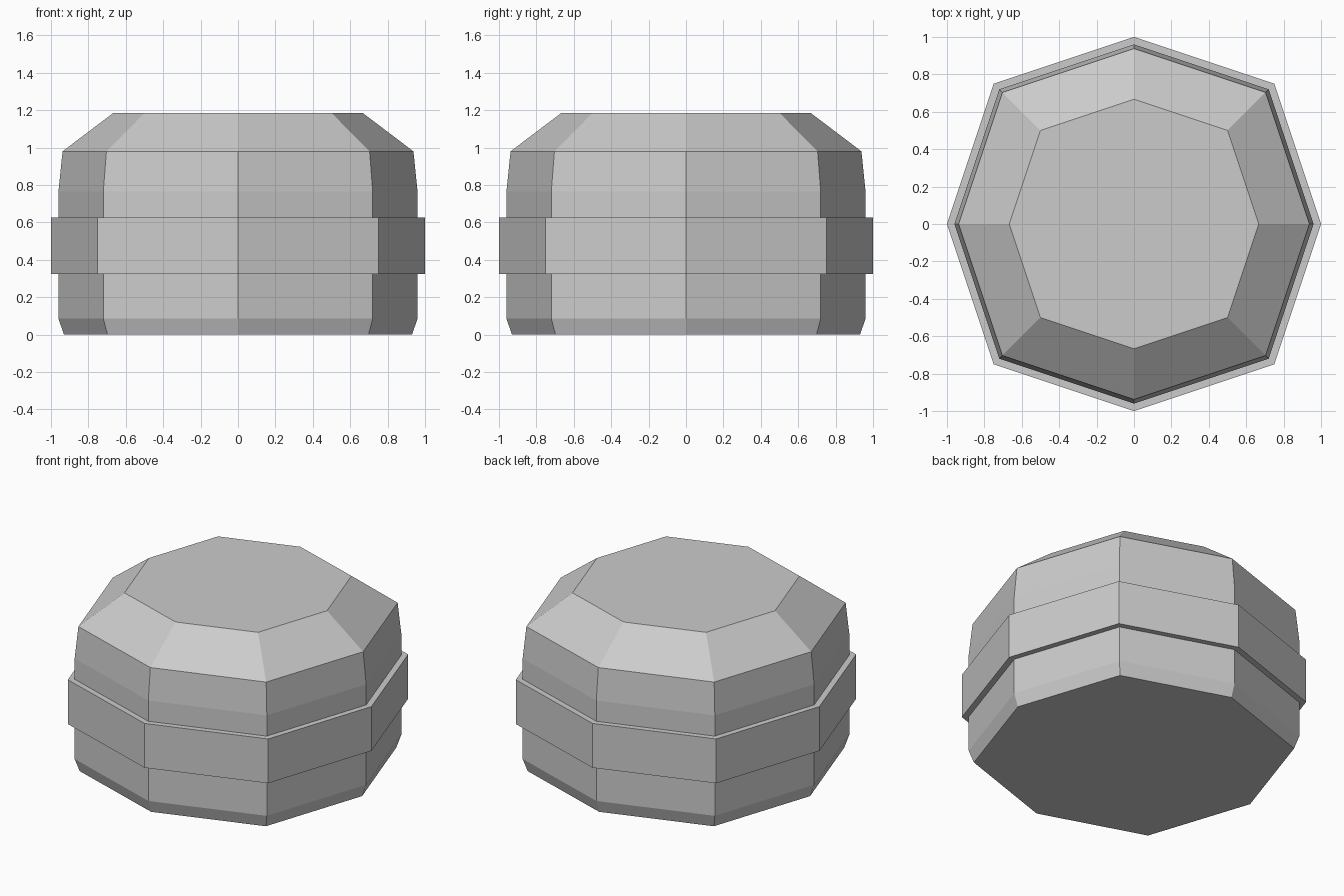
import bpy, bmesh

if "Cube" in bpy.data.objects:
    bpy.data.objects.remove(bpy.data.objects["Cube"])

# Eight-sided outline, slightly pulled in at the axes
OUTLINE = [(1, 0), (0.75, 0.75), (0, 1), (-0.75, 0.75),
           (-1, 0), (-0.75, -0.75), (0, -1), (0.75, -0.75)]

# Profile: outline scale, height
PROFILE = [(0.93, 0), (0.96, 0.085),            # bottom bevel
           (0.96, 0.325), (1, 0.325),           # underside of the raised band
           (1, 0.625), (0.96, 0.625),           # band and its upper ledge
           (0.96, 0.765), (0.938, 0.98),        # tapering upper wall
           (0.667, 1.185)]                      # sloped shoulder to flat top


def stack_rings(name, outline, profile):
    bm = bmesh.new()
    rings = [[bm.verts.new((x * s, y * s, z)) for x, y in outline]
             for s, z in profile]
    n = len(outline)
    for low, high in zip(rings, rings[1:]):
        for i in range(n):
            j = (i + 1) % n
            bm.faces.new((low[i], low[j], high[j], high[i]))
    bm.faces.new(rings[0][::-1])
    bm.faces.new(rings[-1])
    bmesh.ops.recalc_face_normals(bm, faces=bm.faces)
    mesh = bpy.data.meshes.new(name)
    bm.to_mesh(mesh)
    bm.free()
    obj = bpy.data.objects.new(name, mesh)
    bpy.context.collection.objects.link(obj)
    return obj


# Banded octagonal body
stack_rings("banded_body", OUTLINE, PROFILE)
